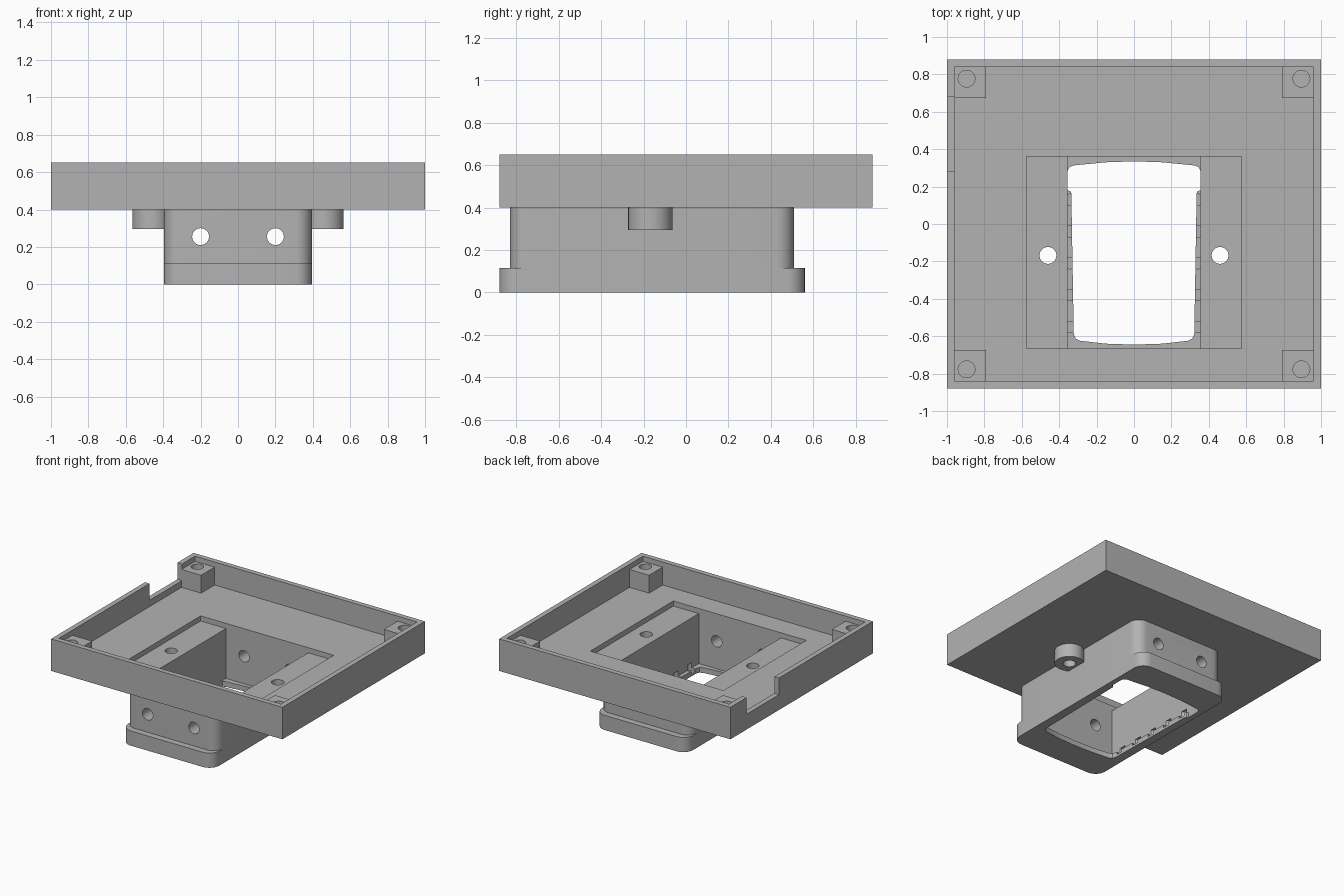
import bpy, bmesh, math
from mathutils import Vector, Matrix

if "Cube" in bpy.data.objects:
    bpy.data.objects.remove(bpy.data.objects["Cube"], do_unlink=True)

grey = bpy.data.materials.new("plain_grey")
grey.use_nodes = True
grey.diffuse_color = (0.45, 0.45, 0.45, 1)
grey.node_tree.nodes["Principled BSDF"].inputs["Base Color"].default_value = (0.45, 0.45, 0.45, 1)


def prism(name, outline, z0, z1):
    """Extrude a flat outline between two heights."""
    bm = bmesh.new()
    base = bm.faces.new([bm.verts.new((x, y, z0)) for x, y in outline])
    top = bmesh.ops.extrude_face_region(bm, geom=[base])["geom"]
    verts = [g for g in top if isinstance(g, bmesh.types.BMVert)]
    bmesh.ops.translate(bm, verts=verts, vec=(0, 0, z1 - z0))
    bmesh.ops.recalc_face_normals(bm, faces=bm.faces)
    mesh = bpy.data.meshes.new(name)
    bm.to_mesh(mesh)
    bm.free()
    mesh.materials.append(grey)
    obj = bpy.data.objects.new(name, mesh)
    bpy.context.collection.objects.link(obj)
    return obj


def box(name, x0, x1, y0, y1, z0, z1):
    return prism(name, [(x0, y0), (x1, y0), (x1, y1), (x0, y1)], z0, z1)


def cylinder(name, x, y, r, z0, z1, n=32):
    ring = [(x + r * math.cos(i * math.tau / n), y + r * math.sin(i * math.tau / n)) for i in range(n)]
    return prism(name, ring, z0, z1)


def rounded(x0, x1, y0, y1, r, n=8):
    """Rectangle outline with rounded corners."""
    pts = []
    corners = [(x1 - r, y1 - r), (x0 + r, y1 - r), (x0 + r, y0 + r), (x1 - r, y0 + r)]
    for k, (cx, cy) in enumerate(corners):
        for i in range(n + 1):
            a = (k + i / n) * math.pi / 2
            pts.append((cx + r * math.cos(a), cy + r * math.sin(a)))
    return pts


def cut(obj, cutters):
    bpy.context.view_layer.objects.active = obj
    for c in cutters:
        mod = obj.modifiers.new("cut", 'BOOLEAN')
        mod.operation = 'DIFFERENCE'
        mod.solver = 'EXACT'
        mod.object = c
        bpy.ops.object.modifier_apply(modifier=mod.name)


# Cutters shared by several parts
cavity = box("cavity_cutter", -0.355, 0.355, -0.665, 0.36, 0.04, 0.6)
bolts = [cylinder("bolt_cutter", s * 0.46, -0.168, 0.045, 0.2, 0.7) for s in (-1, 1)]
cross = []
for s in (-1, 1):
    c = cylinder("cross_cutter", 0, 0, 0.045, -1, 1)
    c.data.transform(Matrix.Translation((s * 0.2, 0, 0.255)) @ Matrix.Rotation(math.pi / 2, 4, 'X'))
    cross.append(c)
inside = box("inside_cutter", -0.96, 0.96, -0.84, 0.84, 0.47, 0.8)
pocket = box("pocket_cutter", -0.575, 0.575, -0.665, 0.36, 0.43, 0.6)
notch = box("notch_cutter", -1.1, -0.95, 0.28, 0.68, 0.52, 0.8)

# Bottom opening: tapered with bowed ends
half = [(0, -0.645), (0.15, -0.64), (0.29, -0.624), (0.312, -0.612), (0.322, -0.59),
        (0.335, 0.165), (0.34, 0.175), (0.355, 0.18), (0.355, 0.285), (0.347, 0.302),
        (0.325, 0.313), (0.15, 0.33), (0, 0.335)]
opening = prism("opening_cutter", half + [(-x, y) for x, y in half[-2:0:-1]], -0.1, 0.08)
scallops = [cylinder("scallop_cutter", s * 0.342, 0.13 - 0.17 * i, 0.03, 0.018, 0.08, 20)
            for s in (-1, 1) for i in range(5)]

# Tray with walls, recessed pocket and side notch
tray = box("tray", -1, 1, -0.88, 0.88, 0.40, 0.65)
cut(tray, [inside, pocket, cavity, notch] + bolts)
parts = [tray]

# Hollow neck below the tray
neck = prism("neck", rounded(-0.395, 0.395, -0.83, 0.51, 0.085), 0.115, 0.40)
cut(neck, [cavity] + cross)
parts.append(neck)

# Wider foot with inner lip
foot = prism("foot", rounded(-0.395, 0.395, -0.88, 0.56, 0.085), 0, 0.115)
cut(foot, [cavity, opening] + scallops)
parts.append(foot)

# Bolt bosses under the tray
for side, s, bolt in (("right", -1, bolts[0]), ("left", 1, bolts[1])):
    boss = cylinder(side + "_bolt_boss", s * 0.46, -0.168, 0.105, 0.295, 0.40)
    cut(boss, [bolt])
    parts.append(boss)

# Corner screw posts with blind holes
posts_holes = []
for side, s in (("right", -1), ("left", 1)):
    for end, t in (("front", -1), ("back", 1)):
        xs, ys = sorted((s * 0.79, s * 0.96)), sorted((t * 0.673, t * 0.84))
        post = box(f"{end}_{side}_screw_post", *xs, *ys, 0.47, 0.61)
        hole = cylinder("screw_cutter", s * 0.895, t * 0.777, 0.045, 0.5, 0.7)
        cut(post, [hole])
        posts_holes.append(hole)
        parts.append(post)

for c in [cavity, inside, pocket, notch, opening] + bolts + cross + scallops + posts_holes:
    bpy.data.objects.remove(c, do_unlink=True)

# Smooth the round walls, keep the edges sharp
bpy.ops.object.select_all(action='DESELECT')
for p in parts:
    p.select_set(True)
bpy.context.view_layer.objects.active = tray
bpy.ops.object.shade_smooth_by_angle(angle=math.radians(30))
